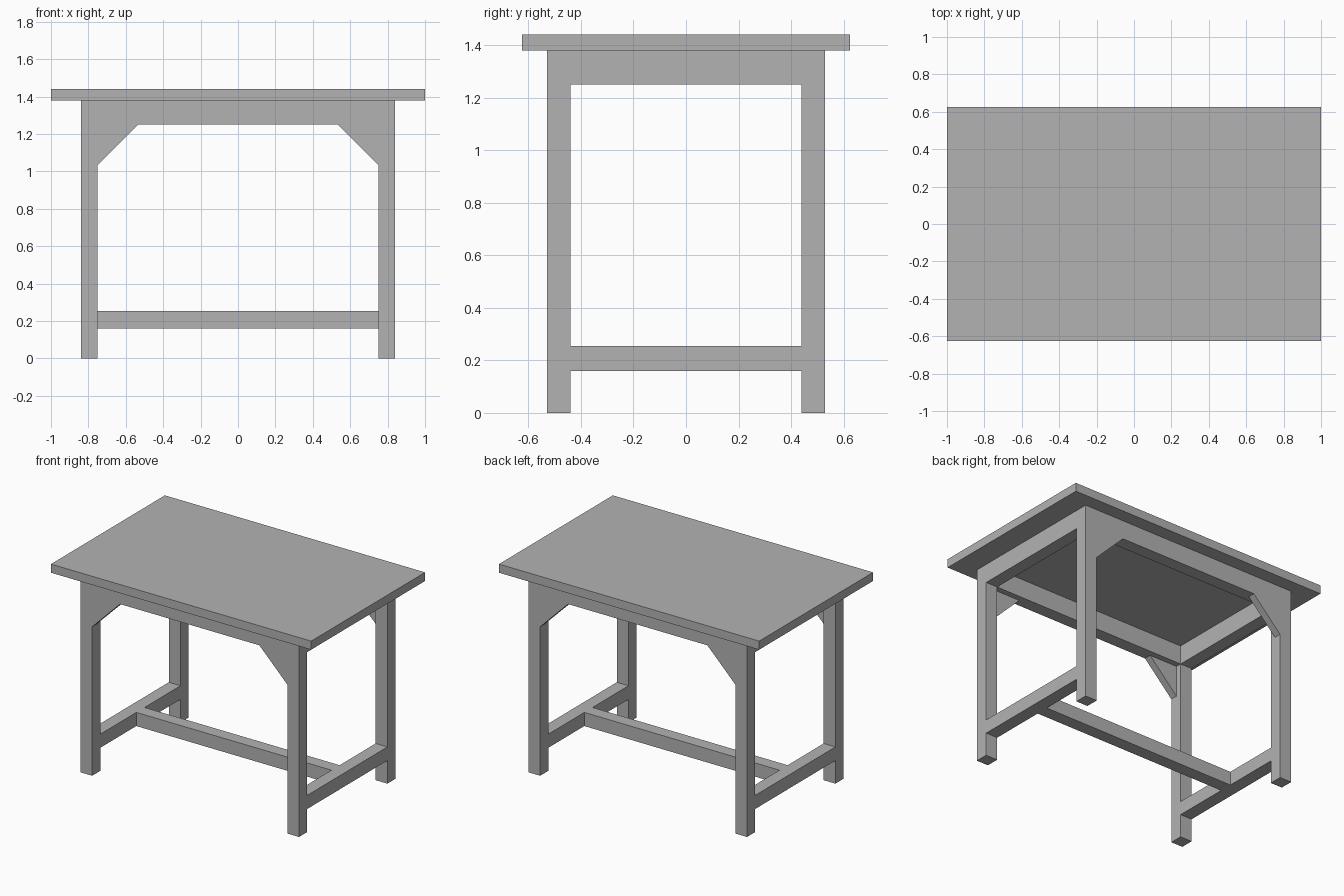
import bpy
import bmesh

cube = bpy.data.objects.get("Cube")
if cube:
    bpy.data.objects.remove(cube, do_unlink=True)

# Main dimensions
TOP_X, TOP_Y, TOP_Z, TOP_THICK = 1.0, 0.625, 1.44, 0.06
UNDER = TOP_Z - TOP_THICK
LEG_X, LEG_Y, BEAM = 0.84, 0.53, 0.09      # outer leg faces and timber width
IN_X, IN_Y = LEG_X - BEAM, LEG_Y - BEAM    # inner leg faces
APRON_Z = 1.25
RAIL_LOW, RAIL_HIGH = 0.16, 0.255
BRACE, BRACE_THICK = 0.215, 0.05

grey = bpy.data.materials.new("plain_grey")
grey.use_nodes = True
grey.diffuse_color = (0.45, 0.45, 0.45, 1)
grey.node_tree.nodes["Principled BSDF"].inputs["Base Color"].default_value = grey.diffuse_color


def add_object(name, bm):
    bmesh.ops.recalc_face_normals(bm, faces=bm.faces)
    mesh = bpy.data.meshes.new(name)
    bm.to_mesh(mesh)
    bm.free()
    mesh.materials.append(grey)
    obj = bpy.data.objects.new(name, mesh)
    bpy.context.collection.objects.link(obj)


def box(name, x, y, z):
    """Box from (min, max) ranges on each axis."""
    bm = bmesh.new()
    bmesh.ops.create_cube(bm, size=1)
    for v in bm.verts:
        v.co = [sum(r) / 2 + c * (r[1] - r[0]) for r, c in zip((x, y, z), v.co)]
    add_object(name, bm)


def span(sign, inner, outer):
    return sorted((sign * inner, sign * outer))


def brace(name, sx, sy):
    """Triangular corner plate between leg and apron."""
    bm = bmesh.new()
    y = sy * LEG_Y
    profile = [(IN_X, APRON_Z), (IN_X - BRACE, APRON_Z), (IN_X, APRON_Z - BRACE)]
    face = bm.faces.new([bm.verts.new((sx * px, y, pz)) for px, pz in profile])
    out = bmesh.ops.extrude_face_region(bm, geom=[face])["geom"]
    verts = [g for g in out if isinstance(g, bmesh.types.BMVert)]
    bmesh.ops.translate(bm, verts=verts, vec=(0, -sy * BRACE_THICK, 0))
    add_object(name, bm)


# Table top
box("table_top", (-TOP_X, TOP_X), (-TOP_Y, TOP_Y), (UNDER, TOP_Z))

# Legs and corner braces
for sy, depth in ((-1, "front"), (1, "back")):
    for sx, side in ((-1, "right"), (1, "left")):
        box(f"{depth}_{side}_leg", span(sx, IN_X, LEG_X), span(sy, IN_Y, LEG_Y), (0, UNDER))
        brace(f"{depth}_{side}_brace", sx, sy)
    # Long aprons
    box(f"{depth}_apron", (-IN_X, IN_X), span(sy, IN_Y, LEG_Y), (APRON_Z, UNDER))

# End aprons and low end rails
for sx, side in ((-1, "right"), (1, "left")):
    x = span(sx, IN_X, LEG_X)
    box(f"{side}_apron", x, (-IN_Y, IN_Y), (APRON_Z, UNDER))
    box(f"{side}_rail", x, (-IN_Y, IN_Y), (RAIL_LOW, RAIL_HIGH))

# Centre stretcher
box("centre_stretcher", (-IN_X, IN_X), (-BEAM / 2, BEAM / 2), (RAIL_LOW, RAIL_HIGH))
